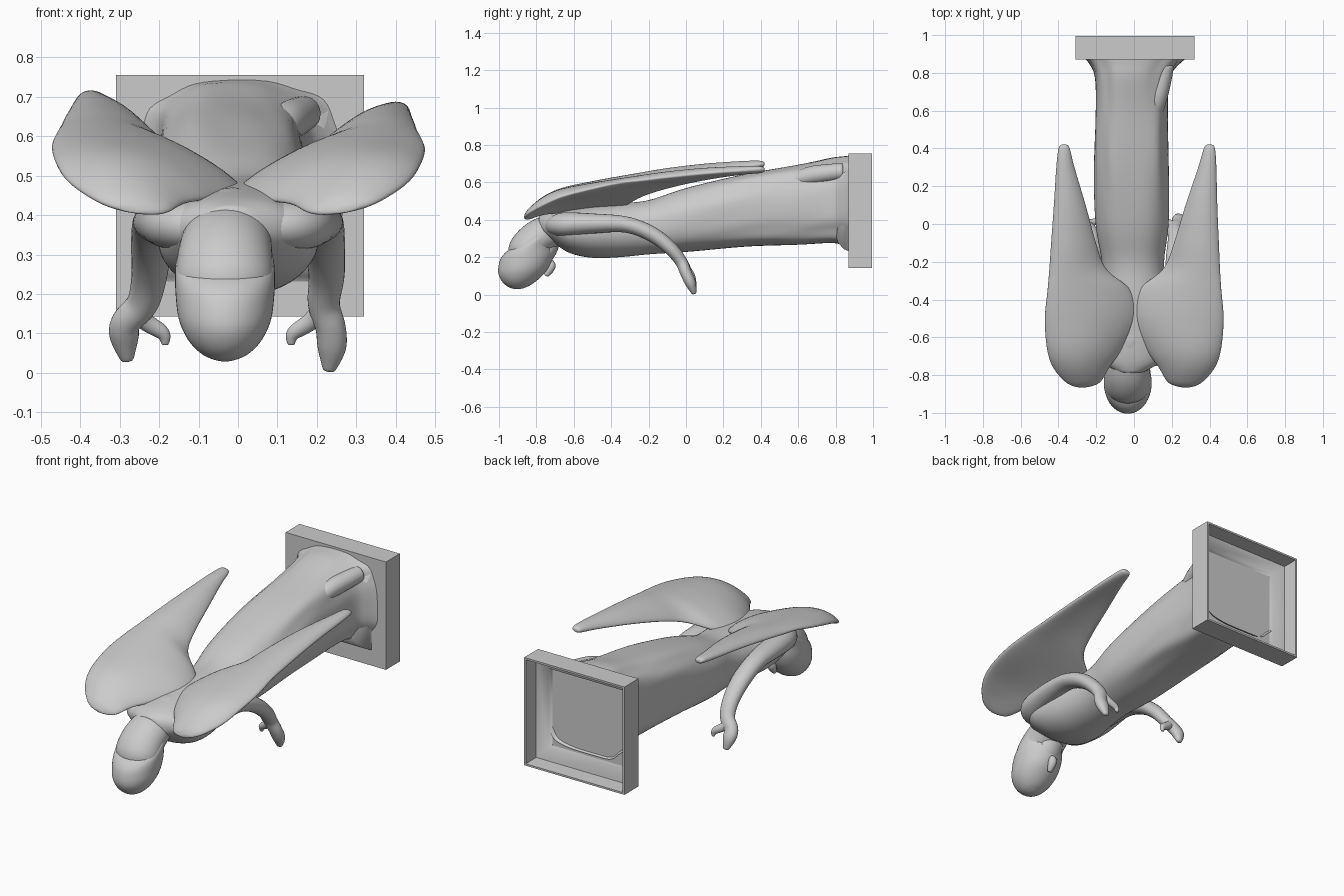
import bpy, bmesh
from math import sin, cos, pi
from mathutils import Vector

if "Cube" in bpy.data.objects:
    bpy.data.objects.remove(bpy.data.objects["Cube"])


def finish(name, bm, subdiv=1, angle=180):
    bmesh.ops.recalc_face_normals(bm, faces=bm.faces)
    me = bpy.data.meshes.new(name)
    bm.to_mesh(me)
    bm.free()
    ob = bpy.data.objects.new(name, me)
    bpy.context.collection.objects.link(ob)
    if subdiv:
        mod = ob.modifiers.new("smooth", 'SUBSURF')
        mod.levels = mod.render_levels = subdiv
    bpy.ops.object.select_all(action='DESELECT')
    bpy.context.view_layer.objects.active = ob
    ob.select_set(True)
    if angle == 180:
        bpy.ops.object.shade_smooth()
    else:
        bpy.ops.object.shade_smooth_by_angle(angle=angle * pi / 180)
    return ob


def loft(name, rings, cap_end=True, subdiv=1):
    bm = bmesh.new()
    vs = [[bm.verts.new(p) for p in r] for r in rings]
    n = len(vs[0])
    for a, b in zip(vs, vs[1:]):
        for i in range(n):
            j = (i + 1) % n
            bm.faces.new((a[i], a[j], b[j], b[i]))
    bm.faces.new(vs[0])
    if cap_end:
        bm.faces.new(vs[-1])
    return finish(name, bm, subdiv)


def spline(rows, steps=4):
    # Catmull-Rom interpolation of rows of numbers
    out = []
    for k in range(len(rows) - 1):
        p0, p1 = rows[max(k - 1, 0)], rows[k]
        p2, p3 = rows[k + 1], rows[min(k + 2, len(rows) - 1)]
        for s in range(steps):
            t = s / steps
            out.append([0.5 * (2 * b + (c - a) * t + (2 * a - 5 * b + 4 * c - d) * t * t
                               + (3 * b - a - 3 * c + d) * t ** 3)
                        for a, b, c, d in zip(p0, p1, p2, p3)])
    return out + [list(rows[-1])]


def tube(name, rows, flat=1.0, n=12):
    # round limb along points (x, y, z, radius)
    pts = spline(rows)
    rings = []
    for k, p in enumerate(pts):
        a, b = pts[max(k - 1, 0)], pts[min(k + 1, len(pts) - 1)]
        d = (Vector(b[:3]) - Vector(a[:3])).normalized()
        u = d.cross(Vector((1, 0, 0))).normalized()
        v = d.cross(u)
        c = Vector(p[:3])
        rings.append([c + p[3] * (u * cos(2 * pi * i / n) + v * flat * sin(2 * pi * i / n))
                      for i in range(n)])
    return loft(name, rings)


def sgnpow(v, e):
    return abs(v) ** e * (1 if v > 0 else -1)


# robed body: y, centre x, centre z, half width, half height
body = [(-.79, -.02, .37, .06, .05), (-.73, -.01, .37, .15, .075),
        (-.63, 0, .345, .2, .12), (-.5, 0, .338, .2, .142),
        (-.35, 0, .345, .175, .145), (-.2, -.005, .36, .165, .145),
        (0, -.01, .4, .195, .172), (.3, -.015, .45, .2, .195),
        (.6, -.015, .48, .193, .215), (.77, -.01, .502, .2, .23),
        (.84, 0, .5, .235, .24), (.885, .01, .495, .28, .25)]
rings = []
for y, cx, cz, rx, rz in spline(body):
    ramp = min(1, max(0, (y + .3) / .8))
    fold = .035 * ramp
    e = .95 - .27 * ramp
    ring = []
    for i in range(40):
        a = 2 * pi * i / 40
        f = 1 + fold * (sin(7 * a + 3 * y) * .6 + sin(11 * a - 5 * y) * .4 * sin(6 * y)) - fold * .3
        ring.append((cx + rx * f * sgnpow(cos(a), e), y, cz + rz * f * sgnpow(sin(a), e)))
    rings.append(ring)
loft("robed_body", rings, cap_end=False)

# cloth fold on the upper side near the base
tube("robe_fold", [(.1, .5, .58, .02), (.12, .64, .63, .05), (.15, .76, .65, .05), (.17, .85, .66, .045)])

# square base with a hollow, bowl-like back reaching into the robe
bm = bmesh.new()
bmesh.ops.create_cube(bm, size=1)
for v in bm.verts:
    v.co = Vector((.005 + v.co.x * .63, .9325 + v.co.y * .125, .449 + v.co.z * .612))
bm.normal_update()
back = max(bm.faces, key=lambda f: f.calc_center_median().y)
for inset, depth in ((.015, 0), (.008, .085), (.09, .018), (.03, .05), (.05, .03), (.05, .01)):
    bmesh.ops.inset_individual(bm, faces=[back], thickness=inset)
    for v in back.verts:
        v.co.y -= depth
finish("square_base", bm, 0, 65)

# bowed head, rings stacked from nape to crown
head = [(-.71, .375, .06, .05), (-.755, .345, .1, .085), (-.8, .3, .122, .118),
        (-.838, .25, .128, .14), (-.853, .19, .126, .15), (-.868, .13, .117, .14),
        (-.88, .08, .092, .105), (-.887, .045, .055, .06), (-.89, .03, .015, .015)]
rings = []
for y, z, rx, ry in spline(head):
    tilt = .2 + .5 * max(0, (z - .2) / .18)
    rings.append([(-.033 + rx * cos(2 * pi * i / 24),
                   y + ry * sin(2 * pi * i / 24) * cos(tilt),
                   z + ry * sin(2 * pi * i / 24) * sin(tilt) * .6) for i in range(24)])
loft("head", rings)
# hair and neck flowing from the head into the back
tube("neck_hair", [(0, -.48, .41, .04), (-.01, -.58, .39, .085), (-.025, -.7, .35, .092),
                   (-.033, -.8, .295, .1), (-.033, -.86, .22, .1), (-.033, -.87, .18, .06)], 1.22, 20)
tube("nose", [(-.033, -.75, .1, .012), (-.033, -.73, .13, .022), (-.033, -.72, .16, .024), (-.033, -.74, .19, .012)])
tube("chin", [(-.033, -.78, .18, .04), (-.033, -.755, .22, .055), (-.033, -.73, .27, .055), (-.033, -.71, .31, .04)], 1.3)

# wings: y, inner x, outer x, inner z, outer z, camber, half thickness
wing = [(-.865, .25, .3, .41, .42, 0, .008), (-.84, .18, .36, .41, .44, .01, .025),
        (-.76, .13, .43, .435, .485, .03, .035), (-.66, .06, .463, .445, .53, .04, .038),
        (-.5, -.015, .475, .455, .575, .04, .038), (-.35, .015, .46, .48, .61, .035, .036),
        (-.24, .145, .45, .54, .625, .03, .032), (-.1, .2, .44, .59, .645, .025, .03),
        (.1, .255, .425, .64, .67, .018, .026), (.3, .315, .412, .678, .69, .008, .022),
        (.4, .34, .4, .695, .7, 0, .018), (.42, .355, .385, .697, .698, 0, .006)]
for side, label in ((-1, "left"), (1, "right")):
    rings = []
    for y, xi, xo, zi, zo, camber, th in spline(wing):
        t_tip = max(0, (y + .86) / 1.28)
        drop = .03 * t_tip if side > 0 else 0
        out = .03 * t_tip ** 2 if side > 0 else 0
        ring = []
        for i in range(24):
            a = 2 * pi * i / 24
            t = .5 - .5 * cos(a)
            ring.append((side * (xi + (xo - xi) * t + out), y,
                         zi + (zo - zi) * t + camber * 4 * t * (1 - t) + th * sin(a) - drop))
        rings.append(ring)
    loft("wing_" + label, rings)

# arms with hands and thumbs; the left hand turns further outward
for side, label, hx, hz in ((-1, "left", .285, .025), (1, "right", .235, 0)):
    tube("arm_" + label, [(side * .06, -.7, .37, .05), (side * .15, -.65, .375, .068),
                          (side * .195, -.5, .38, .056), (side * .215, -.32, .375, .045),
                          (side * .22, -.18, .322, .043), (side * .225, -.08, .245, .038),
                          (side * (.1 + hx * .5), -.025, .175, .034),
                          (side * hx, .0, .115 + hz * .5, .032),
                          (side * (hx + .003), .025, .06 + hz, .03),
                          (side * (hx - .005), .045, .003 + hz, .012)], 1.25)
    tx = hx - .09
    tube("thumb_" + label, [(side * (hx - .015), -.015, .17, .024), (side * (hx - .05), .005, .13, .02),
                            (side * (tx - .005), .015, .1, .016), (side * (tx - .01), .02, .07, .007)], 1.2)
